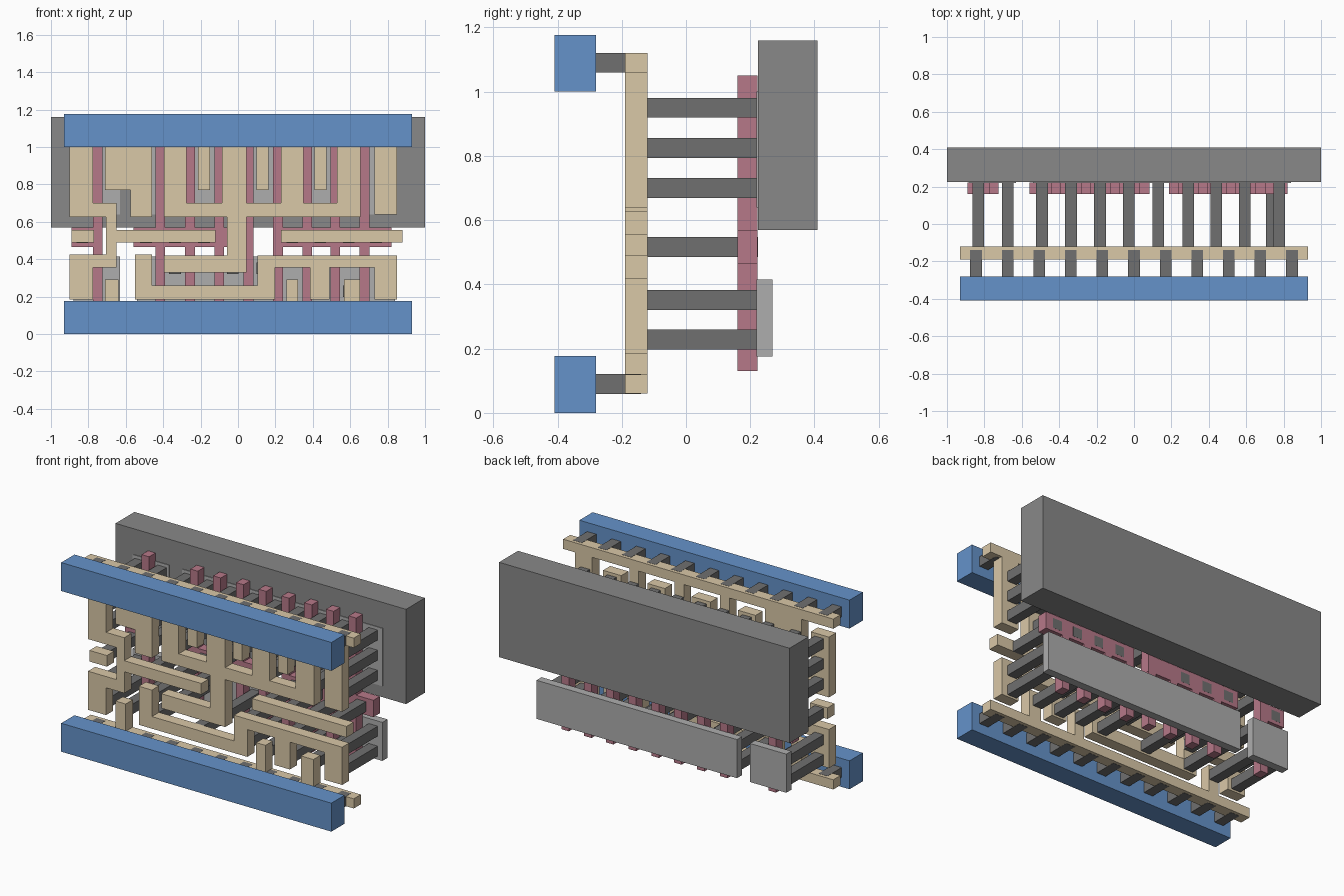
import bpy, bmesh

if "Cube" in bpy.data.objects:
    bpy.data.objects.remove(bpy.data.objects["Cube"])


def material(name, rgb):
    m = bpy.data.materials.new(name)
    m.diffuse_color = (*rgb, 1)
    m.use_nodes = True
    m.node_tree.nodes["Principled BSDF"].inputs["Base Color"].default_value = m.diffuse_color
    return m


BLUE = material("blue", (0.13, 0.29, 0.59))
TAN = material("tan", (0.70, 0.58, 0.39))
PINK = material("pink", (0.47, 0.19, 0.25))
DARK = material("dark_grey", (0.16, 0.16, 0.16))
MID = material("mid_grey", (0.25, 0.25, 0.25))
LIGHT = material("light_grey", (0.42, 0.42, 0.42))


def plate(name, outlines, y0, y1, mat):
    """Extrude one or more x-z outlines from y0 to y1 into one object."""
    bm = bmesh.new()
    for pts in outlines:
        face = bm.faces.new([bm.verts.new((x, y0, z)) for x, z in pts])
        ext = bmesh.ops.extrude_face_region(bm, geom=[face])
        verts = [g for g in ext["geom"] if isinstance(g, bmesh.types.BMVert)]
        bmesh.ops.translate(bm, verts=verts, vec=(0, y1 - y0, 0))
        if not face.is_valid or len(face.link_loops if hasattr(face, "link_loops") else face.loops) == 0:
            continue
        if not any(len(e.link_faces) == 3 for e in face.edges):
            continue
    bmesh.ops.recalc_face_normals(bm, faces=bm.faces)
    me = bpy.data.meshes.new(name)
    bm.to_mesh(me)
    bm.free()
    me.materials.append(mat)
    ob = bpy.data.objects.new(name, me)
    bpy.context.collection.objects.link(ob)
    return ob


def rect(x0, x1, z0, z1):
    return [(x0, z0), (x1, z0), (x1, z1), (x0, z1)]


def square(x, z, h=0.031):
    return rect(x - h, x + h, z - h, z + h)


def skyline(segs):
    """Outline of side-by-side columns (x0, x1, z_low, z_high)."""
    pts = []
    for a, b, lo, hi in segs:
        pts += [(a, lo), (b, lo)]
    for a, b, lo, hi in reversed(segs):
        pts += [(b, hi), (a, hi)]
    return [p for i, p in enumerate(pts) if p != pts[i - 1]]


def comb(base, teeth):
    """Bar with some stretches replaced by taller columns."""
    x0, x1, lo, hi = base
    segs, x = [], x0
    for t in teeth:
        if t[0] > x:
            segs.append((x, t[0], lo, hi))
        segs.append(t)
        x = t[1]
    if x < x1:
        segs.append((x, x1, lo, hi))
    return skyline(segs)


# Back slab and thin active strips
plate("back_slab", [rect(-1, 1, 0.57, 1.16)], 0.224, 0.41, MID)
for row, z0, z1 in (("upper", 0.64, 1.0), ("lower", 0.175, 0.415)):
    plate(row + "_short_strip", [rect(-0.88, -0.63, z0, z1)], 0.22, 0.27, LIGHT)
    plate(row + "_long_strip", [rect(-0.54, 0.84, z0, z1)], 0.22, 0.27, LIGHT)

# Pink vertical fingers joined by a middle bar
groups = [(-0.89, -0.724, [-0.75]),
          (-0.56, 0.083, [-0.415, -0.257, -0.10, 0.056]),
          (0.187, 0.82, [0.214, 0.37, 0.52, 0.676])]
for i, (a, b, xs) in enumerate(groups):
    fingers = [(x - 0.026, x + 0.026, 0.13, 1.05) for x in xs]
    plate(f"finger_group_{i + 1}", [comb((a, b, 0.465, 0.57), fingers)], 0.16, 0.223, PINK)

# Tan wiring: top and bottom supply rails with tabs
Y0, Y1 = -0.19, -0.12
top_tabs = [(-0.71, -0.575, 0.77, 1.12), (-0.575, -0.46, 0.625, 1.12)]
top_tabs += [(x - 0.032, x + 0.032, 0.77, 1.12) for x in (-0.182, 0.13, 0.442)]
top_tabs += [(0.73, 0.85, 0.64, 1.12)]
plate("top_wire_rail", [comb((-0.93, 0.93, 1.06, 1.12), top_tabs)], Y0, Y1, TAN)
low_tabs = [(-0.71, -0.64, 0.06, 0.29), (0.258, 0.322, 0.06, 0.29), (0.567, 0.652, 0.06, 0.29)]
plate("bottom_wire_rail", [comb((-0.93, 0.93, 0.06, 0.12), low_tabs)], Y0, Y1, TAN)

# Tan wiring: signal tracks
plate("left_track", [[
    (-0.9, 1.0), (-0.9, 0.625), (-0.705, 0.625), (-0.705, 0.425), (-0.9, 0.425),
    (-0.9, 0.185), (-0.775, 0.185), (-0.775, 0.355), (-0.65, 0.355), (-0.65, 0.488),
    (-0.12, 0.488), (-0.12, 0.557), (-0.65, 0.557), (-0.65, 0.7), (-0.775, 0.7),
    (-0.775, 1.0)]], Y0, Y1, TAN)
plate("centre_track", [[
    (-0.395, 1.0), (-0.395, 0.625), (-0.06, 0.625), (-0.06, 0.42), (-0.395, 0.42),
    (-0.395, 0.33), (0.045, 0.33), (0.045, 0.625), (0.655, 0.625), (0.655, 1.0),
    (0.53, 1.0), (0.53, 0.7), (0.35, 0.7), (0.35, 1.0), (0.23, 1.0), (0.23, 0.7),
    (0.045, 0.7), (0.045, 1.0), (-0.085, 1.0), (-0.085, 0.7), (-0.275, 0.7),
    (-0.275, 1.0)]], Y0, Y1, TAN)
plate("lower_track", [skyline([
    (-0.55, -0.46, 0.185, 0.425), (-0.46, 0.105, 0.185, 0.26), (0.105, 0.197, 0.185, 0.42),
    (0.197, 0.385, 0.355, 0.42), (0.385, 0.49, 0.185, 0.42), (0.49, 0.73, 0.355, 0.42),
    (0.73, 0.85, 0.185, 0.42)])], Y0, Y1, TAN)
plate("left_input_pad", [rect(-0.89, -0.77, 0.488, 0.557)], Y0, Y1, TAN)
plate("right_input_bar", [rect(0.23, 0.88, 0.488, 0.557)], Y0, Y1, TAN)

# Dark posts between wiring and the strips / fingers
A, B, C = 0.95, 0.825, 0.70
P, Q, R = 0.517, 0.352, 0.228
posts = {-0.833: (A, B, C, P, Q, R), -0.676: (A, B, R), -0.492: (A, B, C, P, Q, R),
         -0.337: (A, B, C, P, Q), -0.182: (A, B, P, R), -0.027: (A, B, C, Q),
         0.13: (A, B, Q, R), 0.29: (A, B, C, P, R), 0.44: (A, B, P, Q, R),
         0.593: (A, B, C, P, R), 0.738: (P,), 0.777: (A, B, C, Q, R)}
plate("back_posts", [square(x, z) for x, zs in posts.items() for z in zs], Y1, 0.2235, DARK)

# Front posts and blue rails
for row, z in (("bottom", 0.09), ("top", 1.09)):
    plate(row + "_front_posts", [square(0.169 * i, z) for i in range(-5, 6)], -0.28, -0.14, DARK)
    plate(row + "_blue_rail", [rect(-0.93, 0.93, z - 0.09, z + 0.087)], -0.41, -0.28, BLUE)
